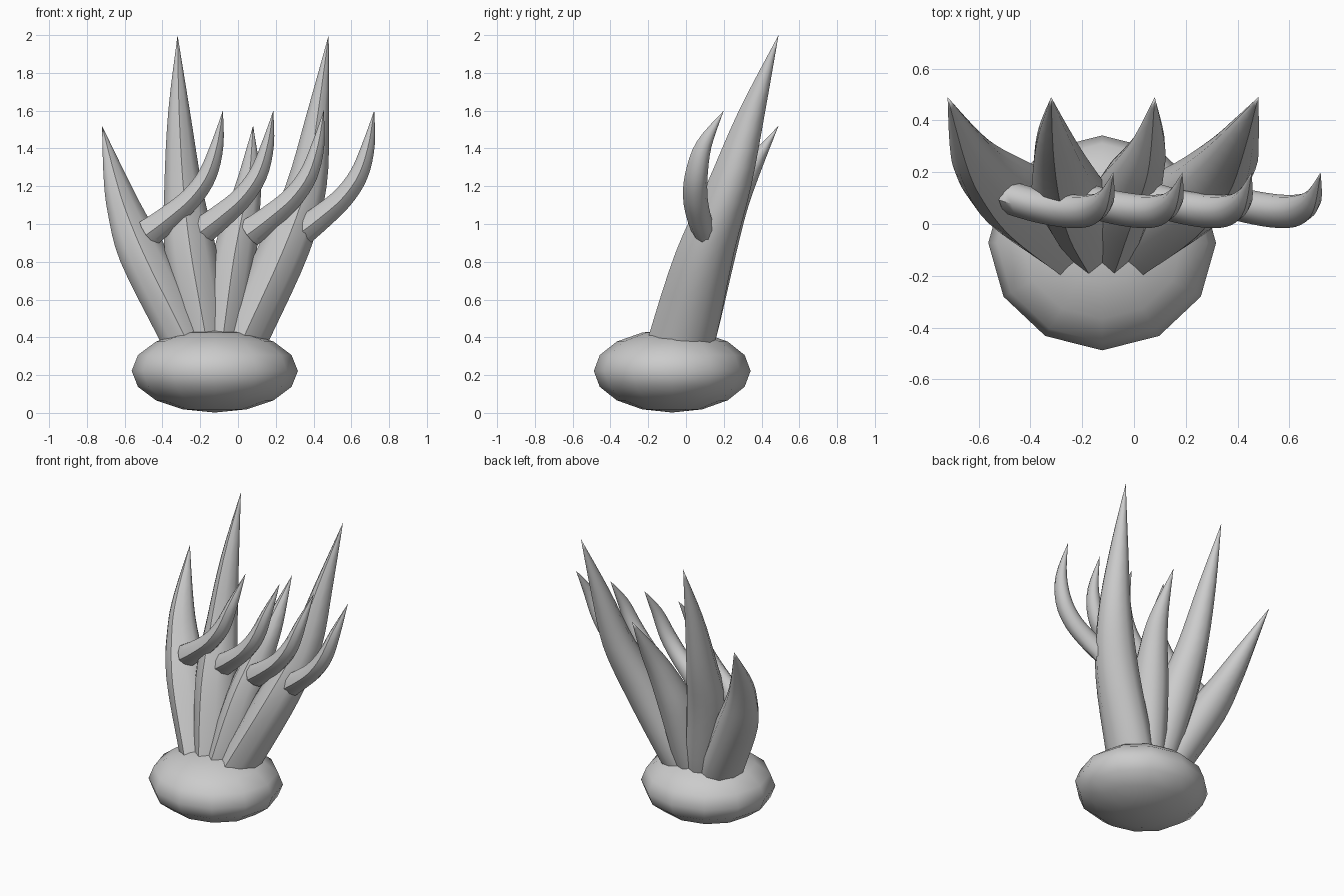
import bpy, bmesh, math
from mathutils import Vector

if "Cube" in bpy.data.objects:
    bpy.data.objects.remove(bpy.data.objects["Cube"])

# Teardrop cross-section: sharp ridge at the front (-v), round at the back
HALF = [(0.57, -0.66), (0.95, -0.12), (0.9, 0.42), (0.54, 0.86)]
SECTION = [(0, -1)] + HALF + [(0, 1)] + [(-u, v) for u, v in reversed(HALF)]


def finish(name, bm, angle):
    bmesh.ops.recalc_face_normals(bm, faces=bm.faces)
    for f in bm.faces:
        f.smooth = True
    for e in bm.edges:
        e.smooth = e.calc_face_angle(0) < math.radians(angle)
    me = bpy.data.meshes.new(name)
    bm.to_mesh(me)
    bm.free()
    ob = bpy.data.objects.new(name, me)
    bpy.context.collection.objects.link(ob)
    return ob


def smooth_path(keys, steps=4):
    """Catmull-Rom through rows of (x, y, z, half width, half depth)."""
    n, out = len(keys), []
    for i in range(n - 1):
        a, b, c, d = (keys[max(0, min(n - 1, j))] for j in range(i - 1, i + 3))
        for s in range(steps):
            t = s / steps
            out.append([0.5 * (2 * q + (r - p) * t + (2 * p - 5 * q + 4 * r - w) * t * t
                               + (3 * q - p - 3 * r + w) * t ** 3)
                        for p, q, r, w in zip(a, b, c, d)])
    return out + [list(keys[-1])]


def spike(name, keys, follow):
    """Loft the teardrop along a path; rings stay level unless follow is set."""
    bm = bmesh.new()
    rows = smooth_path(keys)
    pts = [Vector(r[:3]) for r in rows]
    rings = []
    for i in range(len(rows) - 1):
        side, back = Vector((1, 0, 0)), Vector((0, 1, 0))
        if follow:
            tan = (pts[i + 1] - pts[max(i - 1, 0)]).normalized()
            side = back.cross(tan).normalized()
            back = tan.cross(side)
        w, d = rows[i][3:]
        rings.append([bm.verts.new(pts[i] + side * u * w + back * v * d) for u, v in SECTION])
    tip = bm.verts.new(pts[-1])
    n = len(SECTION)
    bm.faces.new(rings[0])
    for a, b in zip(rings, rings[1:]):
        for j in range(n):
            bm.faces.new((a[j], a[(j + 1) % n], b[(j + 1) % n], b[j]))
    for j in range(n):
        bm.faces.new((rings[-1][j], rings[-1][(j + 1) % n], tip))
    return finish(name, bm, 45)


# Squashed round base
bm = bmesh.new()
bmesh.ops.create_uvsphere(bm, u_segments=12, v_segments=8, radius=1)
for v in bm.verts:
    v.co = Vector((v.co.x * 0.44 - 0.123, v.co.y * 0.415 - 0.073, v.co.z * 0.22 + 0.222))
finish("base", bm, 60)

# Four tall leaves fanning up and back
spike("leaf_1", [(-0.2, -0.08, 0.2, 0.13, 0.17), (-0.28, -0.02, 0.4, 0.15, 0.18),
                 (-0.48, 0.105, 0.8, 0.15, 0.15), (-0.59, 0.21, 1.06, 0.105, 0.11),
                 (-0.65, 0.31, 1.25, 0.065, 0.075), (-0.72, 0.49, 1.52, 0, 0)], False)
spike("leaf_2", [(-0.14, -0.08, 0.2, 0.12, 0.17), (-0.17, -0.02, 0.4, 0.14, 0.18),
                 (-0.25, 0.1, 0.85, 0.145, 0.155), (-0.29, 0.225, 1.2, 0.105, 0.12),
                 (-0.312, 0.35, 1.6, 0.06, 0.07), (-0.32, 0.49, 2.0, 0, 0)], False)
spike("leaf_3", [(-0.11, -0.08, 0.2, 0.12, 0.17), (-0.08, -0.02, 0.4, 0.13, 0.18),
                 (-0.025, 0.105, 0.8, 0.125, 0.15), (0.025, 0.21, 1.06, 0.095, 0.11),
                 (0.06, 0.31, 1.25, 0.063, 0.075), (0.08, 0.49, 1.52, 0, 0)], False)
spike("leaf_4", [(-0.05, -0.08, 0.2, 0.13, 0.17), (0.03, -0.02, 0.4, 0.15, 0.18),
                 (0.235, 0.1, 0.85, 0.15, 0.155), (0.36, 0.225, 1.2, 0.115, 0.12),
                 (0.425, 0.35, 1.6, 0.06, 0.07), (0.48, 0.49, 2.0, 0, 0)], False)

# Four identical hooked shoots in a row across the front
HOOK = [(-0.475, 0.1, 0.95, 0.08, 0.065), (-0.37, 0.07, 1.03, 0.07, 0.065),
        (-0.25, 0.05, 1.135, 0.06, 0.065), (-0.162, 0.055, 1.26, 0.052, 0.06),
        (-0.11, 0.095, 1.42, 0.035, 0.042), (-0.08, 0.2, 1.6, 0, 0)]
for i in range(4):
    spike(f"hook_{i + 1}", [(x + i * 0.267, *rest) for x, *rest in HOOK], True)
